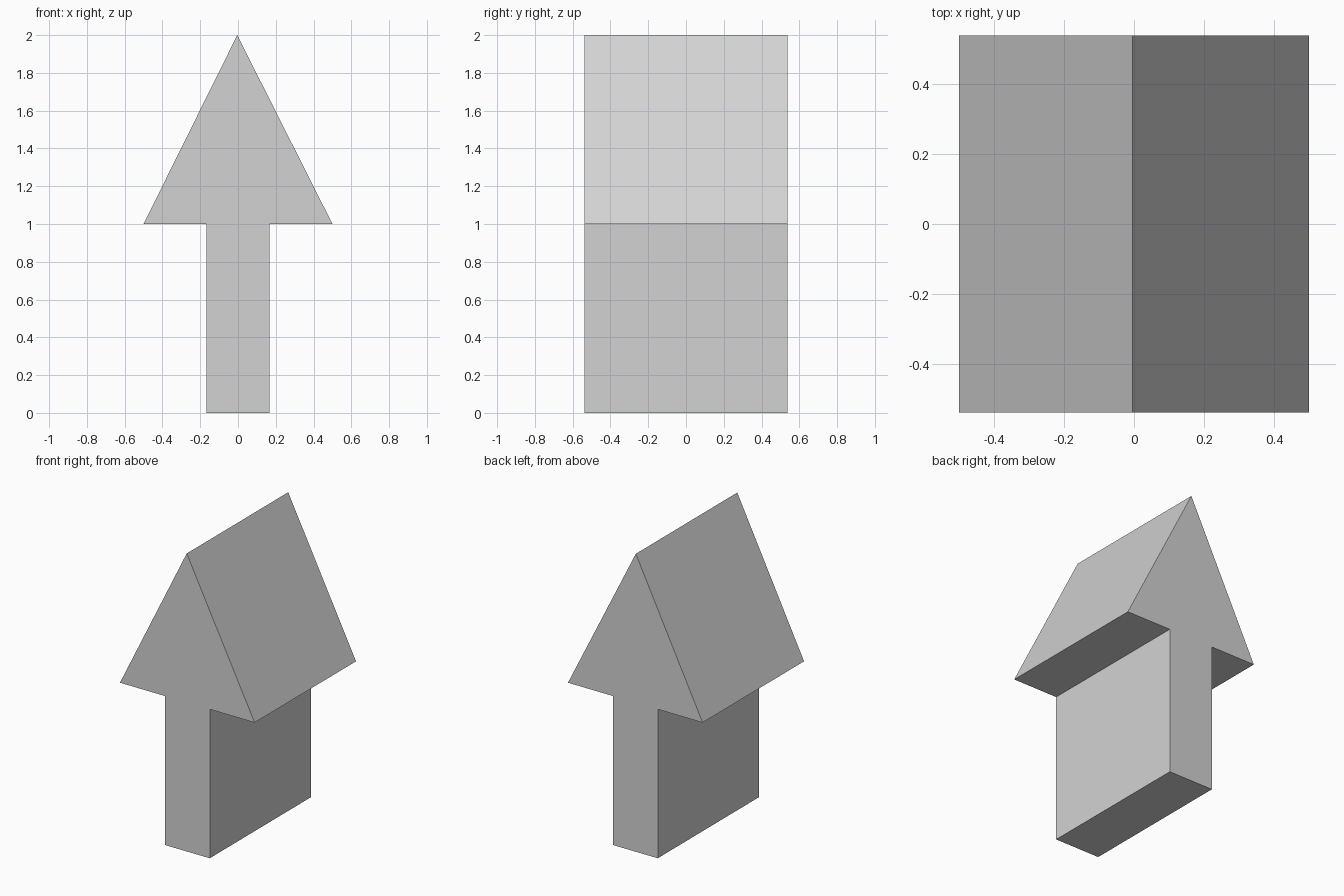
import bpy
import bmesh

cube = bpy.data.objects.get("Cube")
if cube:
    bpy.data.objects.remove(cube, do_unlink=True)

HEAD_HALF, STEM_HALF, DEPTH_HALF = 0.5, 0.167, 0.538
SHOULDER, HEIGHT = 1.0, 2.0
APEX_X = -0.004

# Plain grey material
grey = bpy.data.materials.new("light_grey")
grey.use_nodes = True
colour = (0.65, 0.65, 0.65, 1)
grey.diffuse_color = colour
grey.node_tree.nodes["Principled BSDF"].inputs["Base Color"].default_value = colour

# Arrow outline, counter-clockwise from the foot of the stem
profile = [
    (-STEM_HALF, 0), (STEM_HALF, 0),
    (STEM_HALF, SHOULDER), (HEAD_HALF, SHOULDER),
    (APEX_X, HEIGHT),
    (-HEAD_HALF, SHOULDER), (-STEM_HALF, SHOULDER),
]

# Solid arrow: the outline extruded from front to back
bm = bmesh.new()
front = bm.faces.new([bm.verts.new((x, -DEPTH_HALF, z)) for x, z in profile])
extruded = bmesh.ops.extrude_face_region(bm, geom=[front], use_keep_orig=True)
back_verts = [g for g in extruded["geom"] if isinstance(g, bmesh.types.BMVert)]
bmesh.ops.translate(bm, verts=back_verts, vec=(0, 2 * DEPTH_HALF, 0))
bmesh.ops.recalc_face_normals(bm, faces=bm.faces)

mesh = bpy.data.meshes.new("up_arrow")
bm.to_mesh(mesh)
bm.free()
mesh.materials.append(grey)
arrow = bpy.data.objects.new("up_arrow", mesh)
bpy.context.collection.objects.link(arrow)
